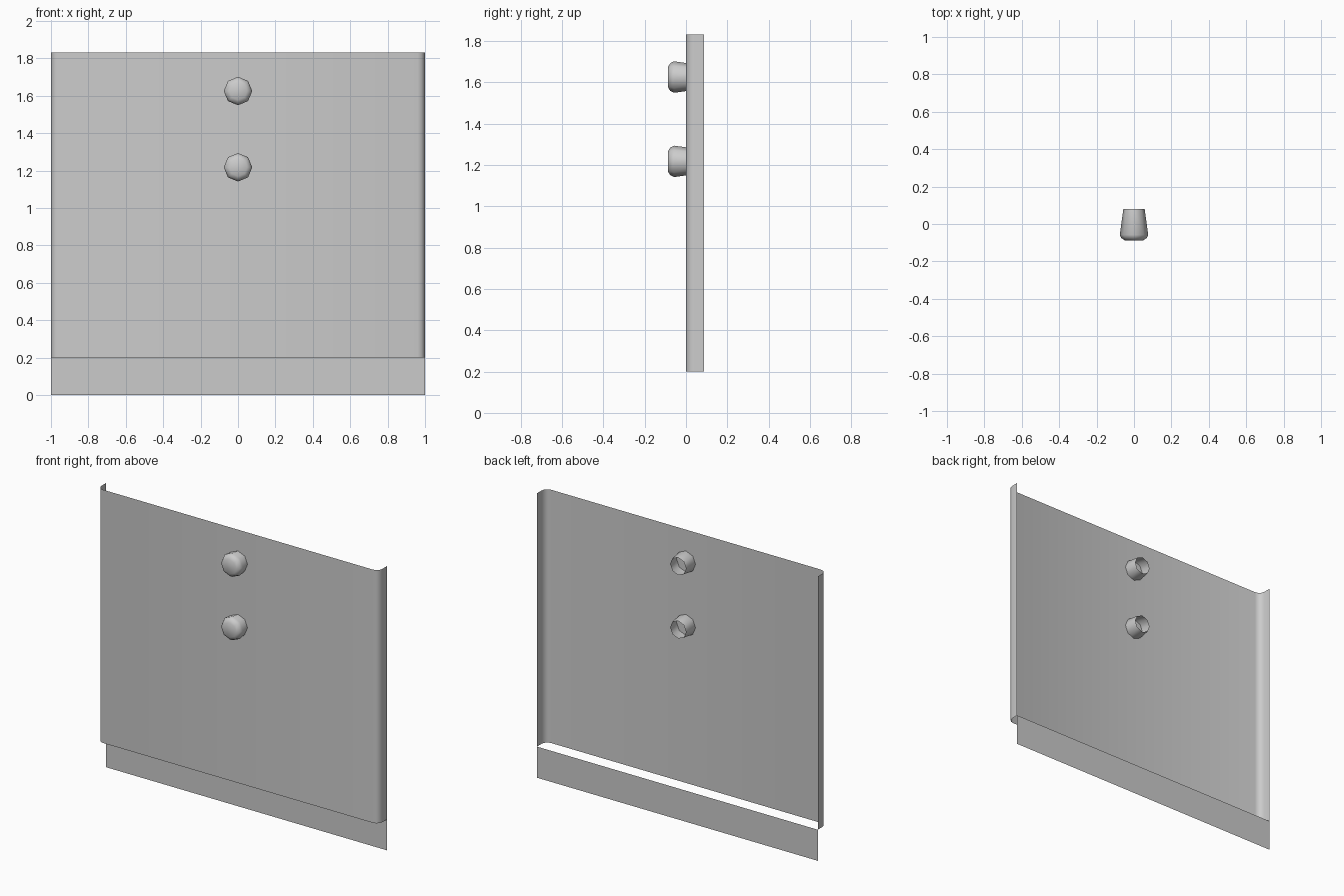
import bpy, bmesh
from math import sin, cos, pi

if "Cube" in bpy.data.objects:
    bpy.data.objects.remove(bpy.data.objects["Cube"])

BACK = 0.088


def make(name, bm, smooth=True):
    me = bpy.data.meshes.new(name)
    bm.to_mesh(me)
    bm.free()
    ob = bpy.data.objects.new(name, me)
    bpy.context.collection.objects.link(ob)
    for p in me.polygons:
        p.use_smooth = smooth
    return ob


def sheet(name, profile, z0, z1):
    """Open sheet: an (x, y) profile pulled up from z0 to z1."""
    bm = bmesh.new()
    rows = [[bm.verts.new((x, y, z)) for x, y in profile] for z in (z0, z1)]
    for i in range(len(profile) - 1):
        bm.faces.new((rows[0][i], rows[0][i + 1], rows[1][i + 1], rows[1][i]))
    return make(name, bm)


def knob(name, z, sides=8):
    """Hollow tapered knob, open at the back, with a chamfered front cap."""
    bm = bmesh.new()
    rings = []
    for y, r in ((0.08, 0.057), (-0.058, 0.076), (-0.076, 0.067), (-BACK, 0.048)):
        rings.append([bm.verts.new((r * sin(2 * pi * i / sides), y,
                                    z + r * cos(2 * pi * i / sides)))
                      for i in range(sides)])
    for a, b in zip(rings, rings[1:]):
        for i in range(sides):
            j = (i + 1) % sides
            bm.faces.new((a[i], a[j], b[j], b[i]))
    bm.faces.new(rings[-1])
    bmesh.ops.recalc_face_normals(bm, faces=bm.faces)
    # point the cap towards the front
    if bm.faces[:][-1].normal.y > 0:
        bmesh.ops.reverse_faces(bm, faces=bm.faces)
    return make(name, bm)


# door front with rounded, folded-back side edges
R = 0.04
right = [(1 - R + R * sin(a), R - R * cos(a)) for a in (0, pi / 6, pi / 3, pi / 2)]
right.append((1, BACK))
left = [(-x, y) for x, y in reversed(right)]
sheet("door_panel", left + right, 0.2, 1.83)

# recessed kick plate under the door
sheet("kick_plate", [(-1, BACK), (1, BACK)], 0.0, 0.2)

# two knobs
knob("upper_knob", 1.625)
knob("lower_knob", 1.217)
